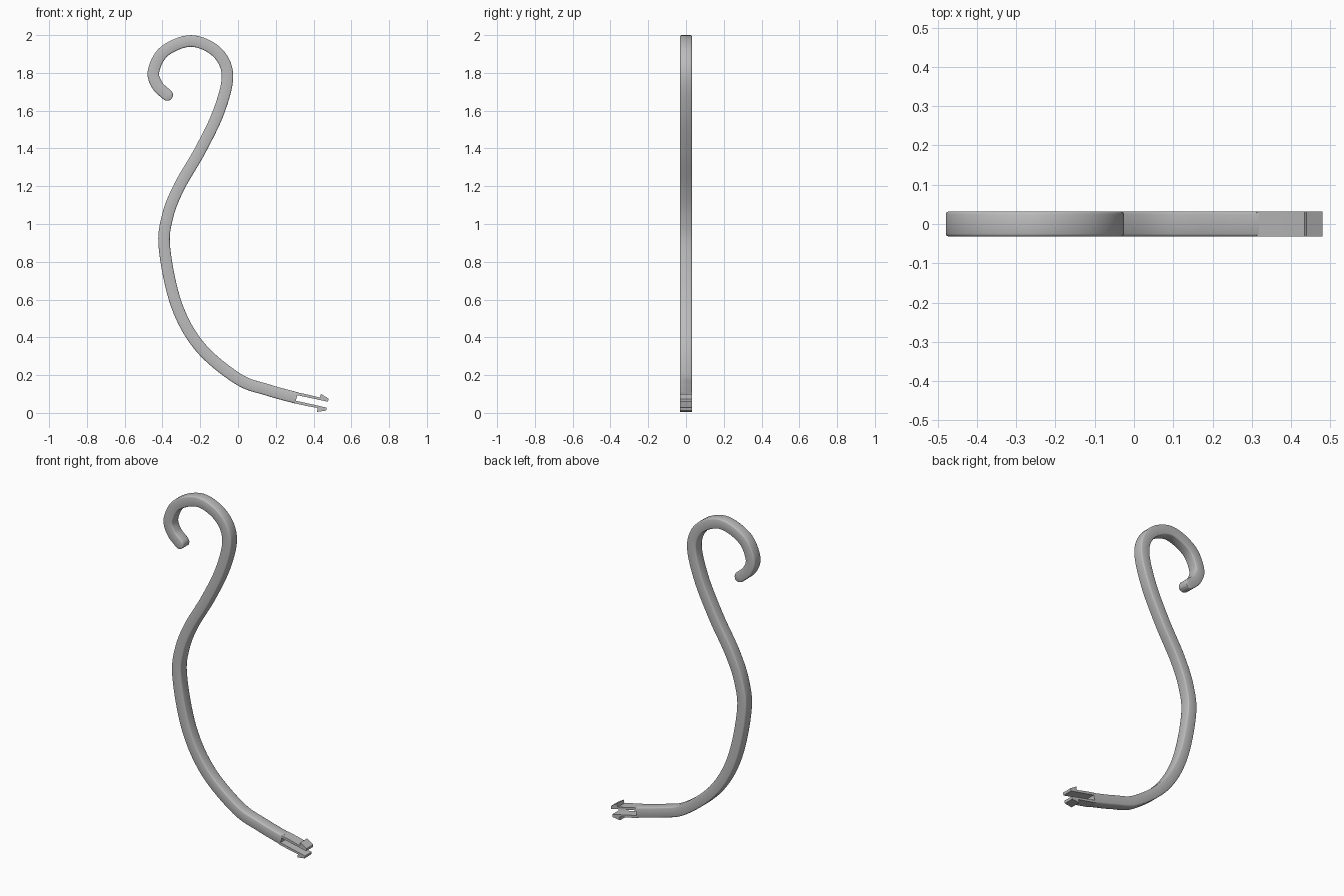
import bpy, bmesh, math
from mathutils import Vector

if "Cube" in bpy.data.objects:
    bpy.data.objects.remove(bpy.data.objects["Cube"])

HALF_W, HALF_D, CHAMFER = 0.0305, 0.032, 0.007

grey = bpy.data.materials.new("plain grey")
grey.use_nodes = True
grey.diffuse_color = (0.5, 0.5, 0.5, 1)
grey.node_tree.nodes["Principled BSDF"].inputs["Base Color"].default_value = (0.5, 0.5, 0.5, 1)


def finish(name, bm, smooth):
    bmesh.ops.recalc_face_normals(bm, faces=bm.faces[:])
    mesh = bpy.data.meshes.new(name)
    bm.to_mesh(mesh)
    bm.free()
    mesh.materials.append(grey)
    obj = bpy.data.objects.new(name, mesh)
    bpy.context.collection.objects.link(obj)
    if smooth:
        bpy.ops.object.select_all(action='DESELECT')
        obj.select_set(True)
        bpy.context.view_layer.objects.active = obj
        bpy.ops.object.shade_smooth_by_angle(angle=math.radians(50))
    return obj


def spline(points, steps):
    """Smooth path through the points (Catmull-Rom)."""
    p = [Vector(q) for q in points]
    p = [2 * p[0] - p[1]] + p + [2 * p[-1] - p[-2]]
    path = []
    for a, b, c, d in zip(p, p[1:], p[2:], p[3:]):
        for i in range(steps):
            t = i / steps
            path.append(0.5 * (2 * b + (c - a) * t + (2 * a - 5 * b + 4 * c - d) * t * t
                               + (3 * b - a - 3 * c + d) * t ** 3))
    return path + [p[-2]]


# Centre line in x, z: fork root, big bow, neck, hook tip
centre = [(0.31, 0.079), (0.155, 0.122), (0, 0.18), (-0.2, 0.348), (-0.325, 0.57),
          (-0.389, 0.87), (-0.373, 1.04), (-0.31, 1.2), (-0.2, 1.39), (-0.1, 1.6),
          (-0.056, 1.79), (-0.115, 1.913), (-0.25, 1.969), (-0.39, 1.914),
          (-0.447, 1.81), (-0.428, 1.735), (-0.375, 1.683)]
path = spline(centre, 8)

# Ring stations: position, tangent, half width; the hook tip ends in a half circle
stations = []
for i, p in enumerate(path):
    tangent = (path[min(i + 1, len(path) - 1)] - path[max(i - 1, 0)]).normalized()
    stations.append((p, tangent, HALF_W))
end, tangent, _ = stations[-1]
for k in range(1, 8):
    a = math.radians(k * 12)
    stations.append((end + tangent * HALF_W * math.sin(a), tangent, HALF_W * math.cos(a)))

# Hook bar: chamfered rectangular section swept along the path
bm = bmesh.new()
rings = []
for p, t, w in stations:
    n = Vector((-t.y, t.x))
    c = min(CHAMFER, w * 0.5)
    section = []
    for sw, sd in ((1, 1), (-1, 1), (-1, -1), (1, -1)):
        corner = [(sw * w, sd * (HALF_D - c)), (sw * (w - c * 0.3), sd * (HALF_D - c * 0.3)),
                  (sw * (w - c), sd * HALF_D)]
        section += corner if sw * sd > 0 else corner[::-1]
    rings.append([bm.verts.new((p.x + n.x * u, v, p.y + n.y * u)) for u, v in section])
for r, s in zip(rings, rings[1:]):
    for i in range(len(r)):
        j = (i + 1) % len(r)
        bm.faces.new((r[i], r[j], s[j], s[i]))
bm.faces.new(rings[0])
bm.faces.new(rings[-1])
finish("hook_bar", bm, True)

# Two barbed snap prongs, mirrored about the fork axis
root = Vector(centre[0])
axis = (Vector((0.475, 0.043)) - root).normalized()
side = Vector((-axis.y, axis.x))
prong = [(-0.004, 0.03), (0.06, 0.03), (0.121, 0.028), (0.121, 0.049),
         (0.167, 0.032), (0.167, 0.016), (-0.004, 0.015)]
for name, sign in (("upper_prong", 1), ("lower_prong", -1)):
    bm = bmesh.new()
    flat = [root + axis * u + side * v * sign for u, v in prong]
    face = bm.faces.new([bm.verts.new((q.x, -HALF_D, q.y)) for q in flat])
    out = bmesh.ops.extrude_face_region(bm, geom=[face])
    moved = [v for v in out["geom"] if isinstance(v, bmesh.types.BMVert)]
    bmesh.ops.translate(bm, verts=moved, vec=(0, 2 * HALF_D, 0))
    finish(name, bm, False)
